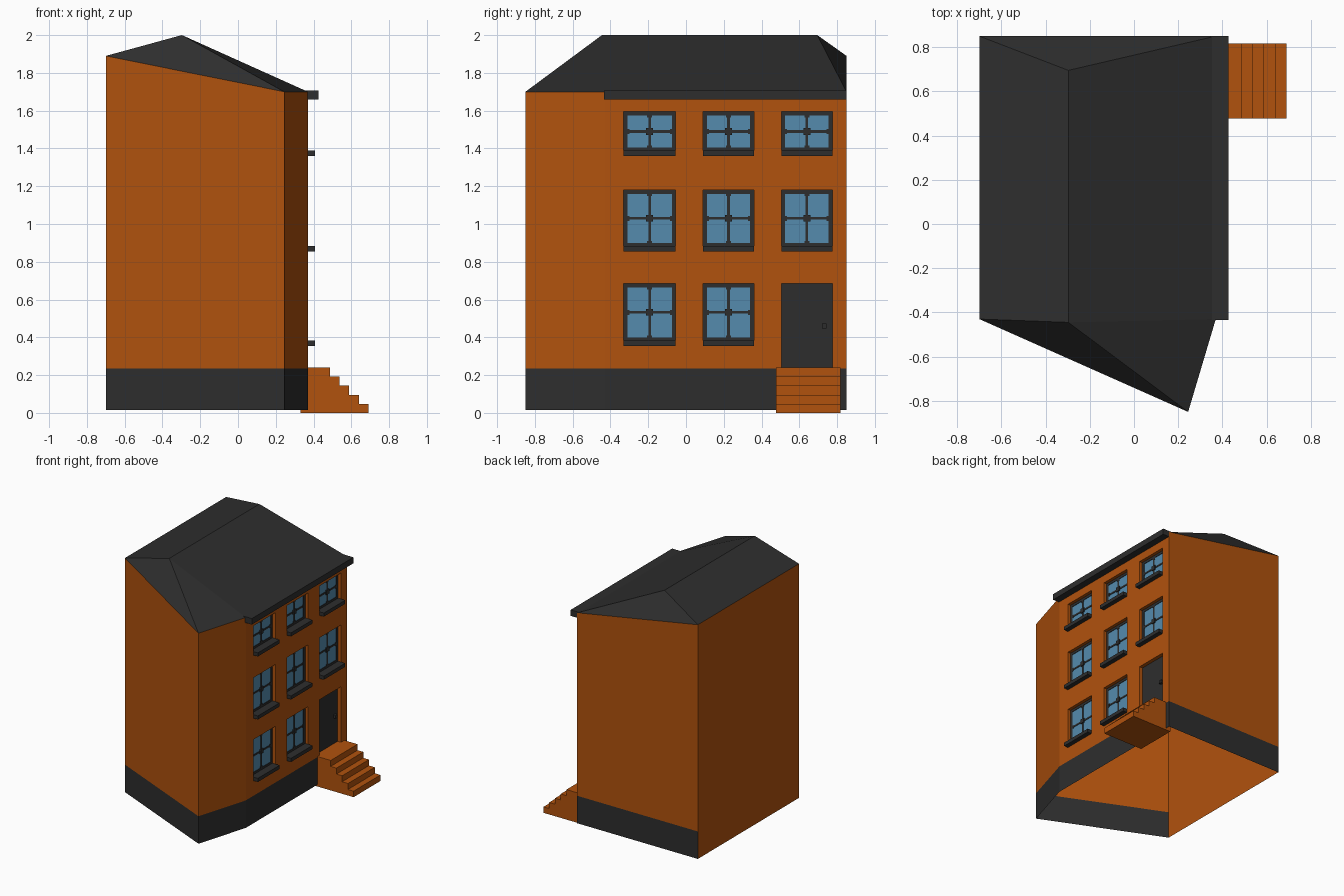
import bpy, bmesh

if "Cube" in bpy.data.objects:
    bpy.data.objects.remove(bpy.data.objects["Cube"])


def material(name, rgb):
    m = bpy.data.materials.new(name)
    m.diffuse_color = (*rgb, 1)
    m.use_nodes = True
    m.node_tree.nodes["Principled BSDF"].inputs["Base Color"].default_value = m.diffuse_color
    return m


BRICK = material("orange brick", (0.44, 0.085, 0.004))
DARK = material("dark grey", (0.027, 0.027, 0.027))
GLASS = material("blue glass", (0.09, 0.26, 0.42))


def finish(name, bm, mats):
    bmesh.ops.remove_doubles(bm, verts=bm.verts, dist=0.0001)
    me = bpy.data.meshes.new(name)
    bm.to_mesh(me)
    bm.free()
    for m in mats:
        me.materials.append(m)
    ob = bpy.data.objects.new(name, me)
    bpy.context.collection.objects.link(ob)
    return ob


def face(bm, pts, mat=0):
    f = bm.faces.new([bm.verts.new(p) for p in pts])
    f.material_index = mat


def add_box(bm, x, y, z):
    """Box from three (min, max) ranges."""
    v = bmesh.ops.create_cube(bm, size=1)["verts"]
    for p in v:
        p.co = [(r[0] + r[1]) / 2 + c * (r[1] - r[0]) for r, c in zip((x, y, z), p.co)]


def boxes(name, mat, ranges):
    bm = bmesh.new()
    for r in ranges:
        add_box(bm, *r)
    return finish(name, bm, [mat])


# Footprint corners (counter-clockwise) with eave heights
A, B, C, D, E = ((-0.70, -0.43, 1.89), (0.245, -0.85, 1.70), (0.37, -0.43, 1.70),
                 (0.37, 0.85, 1.70), (-0.70, 0.85, 1.89))
BASE, PLINTH, WALL_X, BACK_X = 0.015, 0.235, 0.37, 0.34

# Openings on the right wall
COLUMNS = [(-0.33, -0.055), (0.09, 0.36), (0.505, 0.775)]
ROWS = [(0.38, 0.685), (0.88, 1.18), (1.385, 1.595)]
DOOR = (COLUMNS[2], (PLINTH, 0.685))
WINDOWS = [(c, r) for r in ROWS for c in COLUMNS if not (c == COLUMNS[2] and r == ROWS[0])]
OPENINGS = WINDOWS + [DOOR]

# Walls: plain sides, with the dark plinth band on all but the left side
bm = bmesh.new()
for p, q, banded in ((A, B, True), (B, C, True), (D, E, True), (E, A, False)):
    low = BASE
    if banded:
        face(bm, [(*p[:2], BASE), (*q[:2], BASE), (*q[:2], PLINTH), (*p[:2], PLINTH)], 1)
        low = PLINTH
    face(bm, [(*p[:2], low), (*q[:2], low), q, p])

# Right wall: grid of cells leaving out the openings
ys = sorted({C[1], D[1], *[v for c in COLUMNS for v in c]})
zs = sorted({BASE, PLINTH, C[2], *[v for r in ROWS for v in r]})
for y0, y1 in zip(ys, ys[1:]):
    for z0, z1 in zip(zs, zs[1:]):
        cy, cz = (y0 + y1) / 2, (z0 + z1) / 2
        if any(c[0] < cy < c[1] and r[0] < cz < r[1] for c, r in OPENINGS):
            continue
        face(bm, [(WALL_X, y0, z0), (WALL_X, y1, z0), (WALL_X, y1, z1), (WALL_X, y0, z1)],
             1 if cz < PLINTH else 0)

# Reveals around each opening
for (y0, y1), (z0, z1) in OPENINGS:
    loop = [(y0, z0), (y1, z0), (y1, z1), (y0, z1)]
    for a, b in zip(loop, loop[1:] + loop[:1]):
        face(bm, [(WALL_X, *b), (WALL_X, *a), (BACK_X, *a), (BACK_X, *b)])
finish("walls", bm, [BRICK, DARK])

# Hipped roof
bm = bmesh.new()
RF, RB = (-0.297, -0.445, 2.0), (-0.297, 0.695, 2.0)
for pts in ((A, B, RF), (B, C, RF), (C, D, RB, RF), (D, E, RB), (E, A, RF, RB)):
    face(bm, pts)
finish("roof", bm, [DARK])

boxes("gutter", DARK, [((0.345, 0.427), (-0.435, 0.85), (1.66, 1.708))])

# Windows: glass, frame with glazing bars, sill
glass, frames, sills = [], [], []
for (y0, y1), (z0, z1) in WINDOWS:
    cy, cz = (y0 + y1) / 2, (z0 + z1) / 2
    w = 0.02
    glass.append(((BACK_X - 0.006, BACK_X), (y0, y1), (z0, z1)))
    fx = (BACK_X - 0.004, BACK_X + 0.004)
    frames += [(fx, (y0, y0 + w), (z0, z1)), (fx, (y1 - w, y1), (z0, z1)),
               (fx, (y0 + w, y1 - w), (z0, z0 + w)), (fx, (y0 + w, y1 - w), (z1 - w, z1))]
    b, k = 0.007, 0.018
    bx = (BACK_X - 0.003, BACK_X + 0.003)
    frames += [(bx, (cy - b, cy + b), (z0 + w, z1 - w)), (bx, (y0 + w, y1 - w), (cz - b, cz + b)),
               ((BACK_X - 0.004, BACK_X + 0.009), (cy - k, cy + k), (cz - k, cz + k))]
    # small blocks where the bars meet the frame
    for s in (-1, 1):
        ey, ez = cy + s * ((y1 - y0) / 2 - w - 0.005), cz + s * ((z1 - z0) / 2 - w - 0.005)
        frames += [(fx, (ey - 0.006, ey + 0.006), (cz - 0.013, cz + 0.013)),
                   (fx, (cy - 0.013, cy + 0.013), (ez - 0.006, ez + 0.006))]
    sills.append(((BACK_X, 0.407), (y0, y1), (z0 - 0.026, z0 + 0.003)))
boxes("window_glass", GLASS, glass)
boxes("window_frames", DARK, frames)
boxes("window_sills", DARK, sills)

# Door and knob
boxes("door", DARK, [((BACK_X - 0.008, BACK_X), *DOOR)])
boxes("door_knob", DARK, [((BACK_X, BACK_X + 0.02), (0.72, 0.745), (0.447, 0.472))])

# Entrance steps: stair profile extruded along y
bm = bmesh.new()
profile = [(0.33, 0.0), (0.69, 0.0)]
treads = [0.69, 0.64, 0.588, 0.538, 0.487, 0.33]
for i in range(5):
    z = 0.24 * (i + 1) / 5
    profile += [(treads[i], z), (treads[i + 1], z)]
f = bm.faces.new([bm.verts.new((x, 0.477, z)) for x, z in profile])
ext = bmesh.ops.extrude_face_region(bm, geom=[f])["geom"]
bmesh.ops.translate(bm, vec=(0, 0.34, 0), verts=[g for g in ext if isinstance(g, bmesh.types.BMVert)])
bmesh.ops.recalc_face_normals(bm, faces=bm.faces)
finish("entrance_steps", bm, [BRICK])
